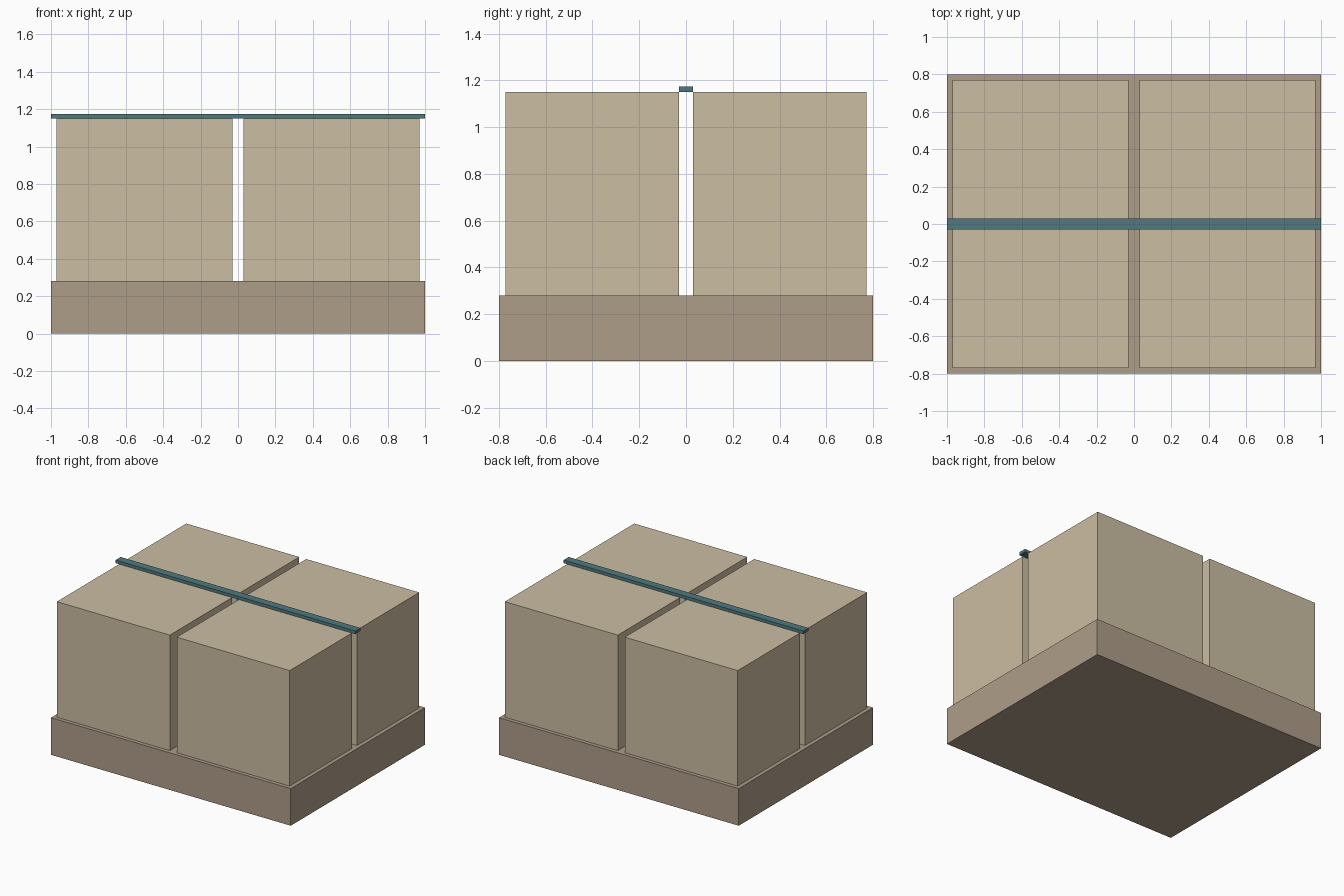
import bpy

if "Cube" in bpy.data.objects:
    bpy.data.objects.remove(bpy.data.objects["Cube"])


def material(name, rgb):
    mat = bpy.data.materials.new(name)
    mat.diffuse_color = (*rgb, 1)
    mat.use_nodes = True
    mat.node_tree.nodes["Principled BSDF"].inputs["Base Color"].default_value = mat.diffuse_color
    return mat


def box(name, low, high, mat):
    """Axis-aligned box between two corners."""
    centre = [(a + b) / 2 for a, b in zip(low, high)]
    bpy.ops.mesh.primitive_cube_add(size=1, location=centre)
    obj = bpy.context.object
    obj.name = name
    obj.scale = [b - a for a, b in zip(low, high)]
    bpy.ops.object.transform_apply(location=False, rotation=False, scale=True)
    obj.data.materials.append(mat)
    return obj


brown = material("base_brown", (0.43, 0.34, 0.25))
tan = material("carton_tan", (0.60, 0.51, 0.36))
teal = material("strap_teal", (0.08, 0.19, 0.21))

BASE_TOP, CARTON_TOP, STRAP_TOP = 0.28, 1.151, 1.174
GAP = 0.029

# Pallet base
box("pallet_base", (-1, -0.8, 0), (1, 0.8, BASE_TOP), brown)

# Four cartons in a two by two grid
for x, side in ((-1, "left"), (0, "right")):
    for y, depth in ((-0.8, "front"), (0, "back")):
        box(f"carton_{depth}_{side}",
            (x + GAP, y + GAP, BASE_TOP),
            (x + 1 - GAP, y + 0.8 - GAP, CARTON_TOP), tan)

# Strap across the top, over the gap between the rows
box("strap", (-1, -0.03, CARTON_TOP), (1, 0.03, STRAP_TOP), teal)
